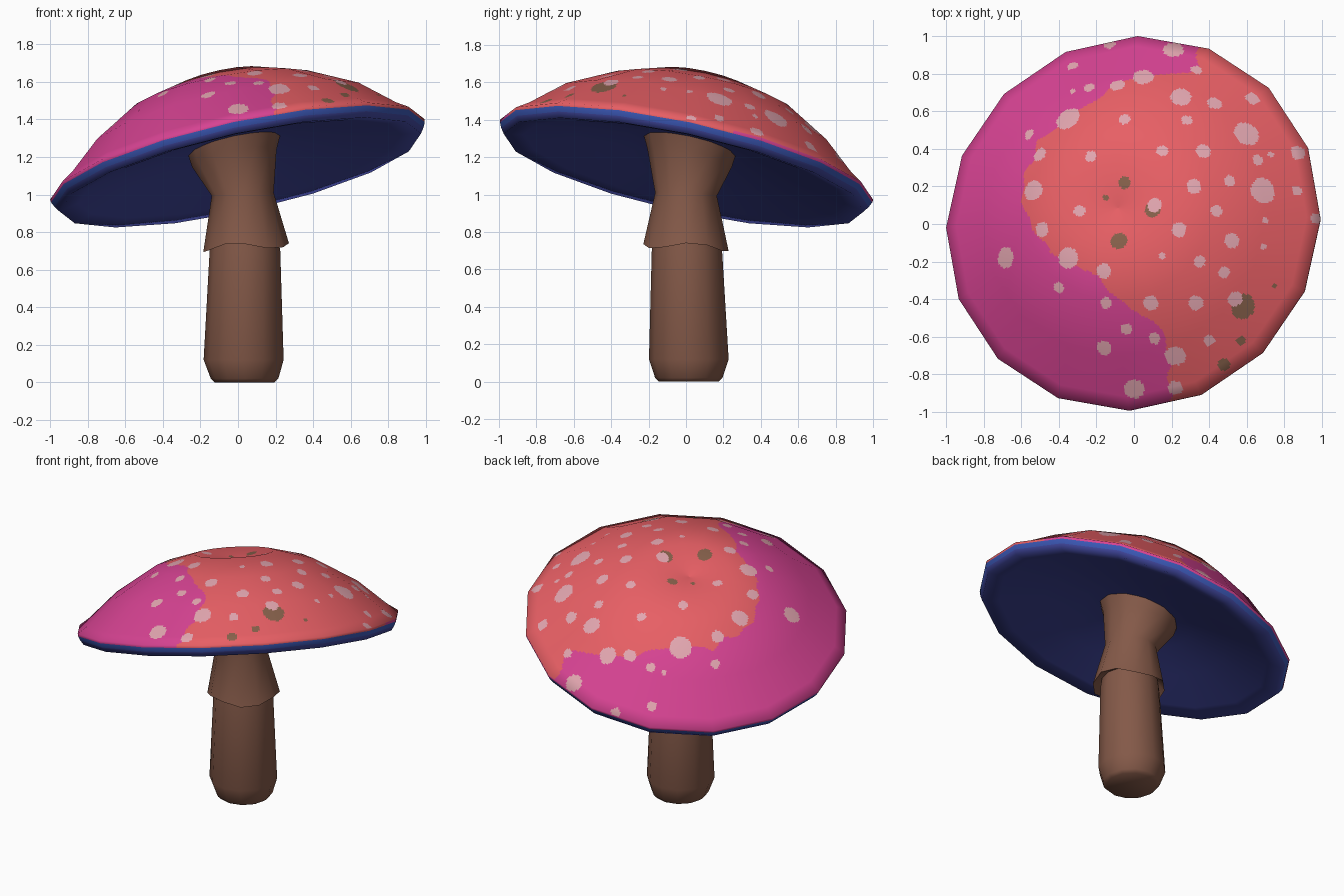
import bpy
from math import sin, cos, pi, radians, hypot, ceil
from mathutils import Vector, Matrix

if "Cube" in bpy.data.objects:
    bpy.data.objects.remove(bpy.data.objects["Cube"])

SIDES, FINE = 16, 30          # cap sides, and cuts per side for the painted spots


def material(name, r, g, b):
    m = bpy.data.materials.new(name)
    m.diffuse_color = (r, g, b, 1)
    m.use_nodes = True
    m.node_tree.nodes["Principled BSDF"].inputs["Base Color"].default_value = m.diffuse_color
    return m


CORAL = material("coral", .82, .117, .132)
MAGENTA = material("magenta", .68, .056, .29)
PALE = material("pale pink", .76, .38, .43)
MUD = material("muddy brown", .24, .118, .07)
NAVY = material("navy underside", .055, .066, .36)
BLUE = material("blue rim", .045, .10, .48)
BROWN = material("stem brown", .23, .1, .065)


def add_object(name, verts, faces, mats):
    me = bpy.data.meshes.new(name)
    me.from_pydata(verts, [], faces)
    for m in mats:
        me.materials.append(m)
    me.shade_smooth()
    ob = bpy.data.objects.new(name, me)
    bpy.context.collection.objects.link(ob)
    return ob


# ---- cap: tilted 16-sided revolve; (radius, height, lean towards the low side)
PROFILE = [(.0008, .405, 0), (.25, .46, .0), (.5, .385, .015), (.77, .225, .0),
           (.955, .062, 0), (1.02, .018, 0), (1.018, .002, 0), (1.005, -.026, 0),
           (.985, -.055, 0), (.88, -.035, 0), (.6, .03, 0), (.35, .08, 0),
           (.2, .1, 0), (.0008, .1, 0)]
TILT = Matrix.Translation((0, 0, 1.17)) @ Matrix.Rotation(radians(-17.3), 4, Vector((1, 1, 0)))

coarse = []
for r, h, lean in PROFILE:
    for s in range(SIDES):
        a = 2 * pi * s / SIDES
        coarse.append(TILT @ Vector((r * cos(a), r * sin(a), h - lean * cos(a + pi / 4))))
quads = []
for i in range(len(PROFILE) - 1):
    for s in range(SIDES):
        t = (s + 1) % SIDES
        quads.append((i * SIDES + s, (i + 1) * SIDES + s, (i + 1) * SIDES + t, i * SIDES + t))
cage = bpy.data.meshes.new("cap_cage")
cage.from_pydata(coarse, [], quads)
cage_normals = [v.normal.copy() for v in cage.vertices]
bpy.data.meshes.remove(cage)

# spots as seen from above, grouped by radius
SPOTS = {
    .07: [(.6, .48), (.69, .18), (-.35, .56)],
    .056: [(.05, .79), (.21, .92), (.25, .68), (-.54, .18), (.22, -.7), (0, -.88),
           (-.35, -.18), (-.68, -.18)],
    .04: [(.43, .64), (-.49, -.03), (-.16, -.25), (.09, -.42), (.24, -.03), (.52, -.09),
          (.33, -.42), (.87, .38), (-.16, -.66), (.22, -.87), (.11, .1), (.32, .2),
          (-.5, .37), (.37, .39), (.63, .67), (.54, -.4), (-.09, .74)],
    .031: [(-.05, .56), (.28, .55), (-.56, .48), (-.24, .73), (.33, .82), (-.23, .36),
           (-.04, -.56), (.11, -.61), (-.4, -.34), (-.15, -.42), (.4, -.62), (.51, .23),
           (.66, .34), (.44, .07), (-.29, .07), (.87, .18), (.48, -.26), (.35, -.2),
           (.97, .03), (-.13, .96), (.15, .39), (-.33, .84)],
    .018: [(.7, .02), (.15, -.17), (.69, -.12), (.73, .37), (-.33, .71)],
}
MUD_SPOTS = {.068: [(.58, -.44)], .046: [(.1, .08), (-.08, -.09)],
             .033: [(.48, -.75), (-.05, .22)], .025: [(.57, -.62)],
             .016: [(-.15, .14), (.75, -.33)]}
# edge of the magenta side: (y, x)
EDGE = [(-1.1, .2), (-.65, .18), (-.52, .12), (-.45, -.03), (-.28, -.2), (-.15, -.45),
        (.05, -.58), (.2, -.6), (.45, -.5), (.6, -.3), (.75, -.08), (.79, .05), (.81, .33), (1.1, .37)]


def edge_x(y):
    for (y0, x0), (y1, x1) in zip(EDGE, EDGE[1:]):
        if y <= y1:
            return x0 + (x1 - x0) * (y - y0) / (y1 - y0) + .012 * sin(y * 40)
    return EDGE[-1][1]


# fine rings, interpolating both position and normal so the cap keeps its soft low-poly shading
rows, bands = [], []
last = len(PROFILE) - 2
for i in range(last + 1):
    length = hypot(PROFILE[i + 1][0] - PROFILE[i][0], PROFILE[i + 1][1] - PROFILE[i][1])
    n = ceil(length / .012) if i < 5 else 1
    for k in range(n):
        rows.append((i, k / n))
        bands.append(i)
rows.append((last, 1.0))

verts, normals = [], []
for i, f in rows:
    for s in range(SIDES):
        t = (s + 1) % SIDES
        ids = (i * SIDES + s, i * SIDES + t, (i + 1) * SIDES + s, (i + 1) * SIDES + t)
        for k in range(FINE):
            u = k / FINE
            w = ((1 - f) * (1 - u), (1 - f) * u, f * (1 - u), f * u)
            verts.append(sum((coarse[j] * q for j, q in zip(ids, w)), Vector()))
            normals.append(sum((cage_normals[j] * q for j, q in zip(ids, w)), Vector()).normalized())
N = SIDES * FINE
TOP = verts[:bands.index(5) * N:5]


def project(groups):
    """Drop each spot centre straight down on to the cap, so spots stay round on the slope."""
    out = []
    for r, pts in groups.items():
        for x, y in pts:
            z = min(TOP, key=lambda v: (v.x - x) ** 2 + (v.y - y) ** 2).z
            out.append((Vector((x, y, z)), r * r))
    return out


PALE_3D, MUD_3D = project(SPOTS), project(MUD_SPOTS)


def cap_colour(band, p):
    if band >= 7:
        return 4
    if band == 6:
        return 5
    if band == 5:                       # thin lip of the rim
        return 1 if p.x < edge_x(p.y) or p.y > .25 else 0
    if any((p - c).length_squared < rr for c, rr in PALE_3D):
        return 2
    if any((p - c).length_squared < rr for c, rr in MUD_3D):
        return 3
    return 1 if p.x < edge_x(p.y) else 0


faces, colours = [], []
for r, band in enumerate(bands):
    for s in range(N):
        t = (s + 1) % N
        f = (r * N + s, (r + 1) * N + s, (r + 1) * N + t, r * N + t)
        faces.append(f)
        colours.append(cap_colour(band, (verts[f[0]] + verts[f[2]]) / 2))
cap = add_object("cap", verts, faces, [CORAL, MAGENTA, PALE, MUD, NAVY, BLUE])
cap.data.polygons.foreach_set("material_index", colours)
cap.data.normals_split_custom_set_from_vertices(normals)


# ---- stem and skirt: lofted rings (z, centre x, centre y, radius, slope, jag)
def loft(name, rings, sides, close):
    vs, fs = [], []
    for z, cx, cy, r, slope, jag in rings:
        for s in range(sides):
            a = 2 * pi * s / sides
            x, y = cx + r * cos(a), cy + r * sin(a)
            vs.append((x, y, z + slope * (x - y) + jag * sin(a * 3 + 1)))
    for i in range(len(rings) - 1):
        for s in range(sides):
            t = (s + 1) % sides
            fs.append((i * sides + s, i * sides + t, (i + 1) * sides + t, (i + 1) * sides + s))
    if close:
        fs.append(tuple(reversed(range(sides))))
    ob = add_object(name, vs, fs, [BROWN])
    ob.data.set_sharp_from_angle(angle=radians(80))
    return ob


loft("stem", [(0, .035, .015, .16, 0, 0), (.02, .035, .015, .18, 0, 0),
              (.12, .03, .015, .213, 0, 0), (.7, .037, .005, .188, 0, 0),
              (.95, .03, 0, .15, 0, 0)], 12, True)
loft("stem_skirt", [(.76, .037, .005, .18, 0, 0), (.715, .043, 0, .228, .04, .018),
                    (1.0, .025, 0, .165, .05, 0), (1.2, -.02, .02, .225, .2, 0),
                    (1.29, -.02, .02, .25, .22, 0)], 12, False)
